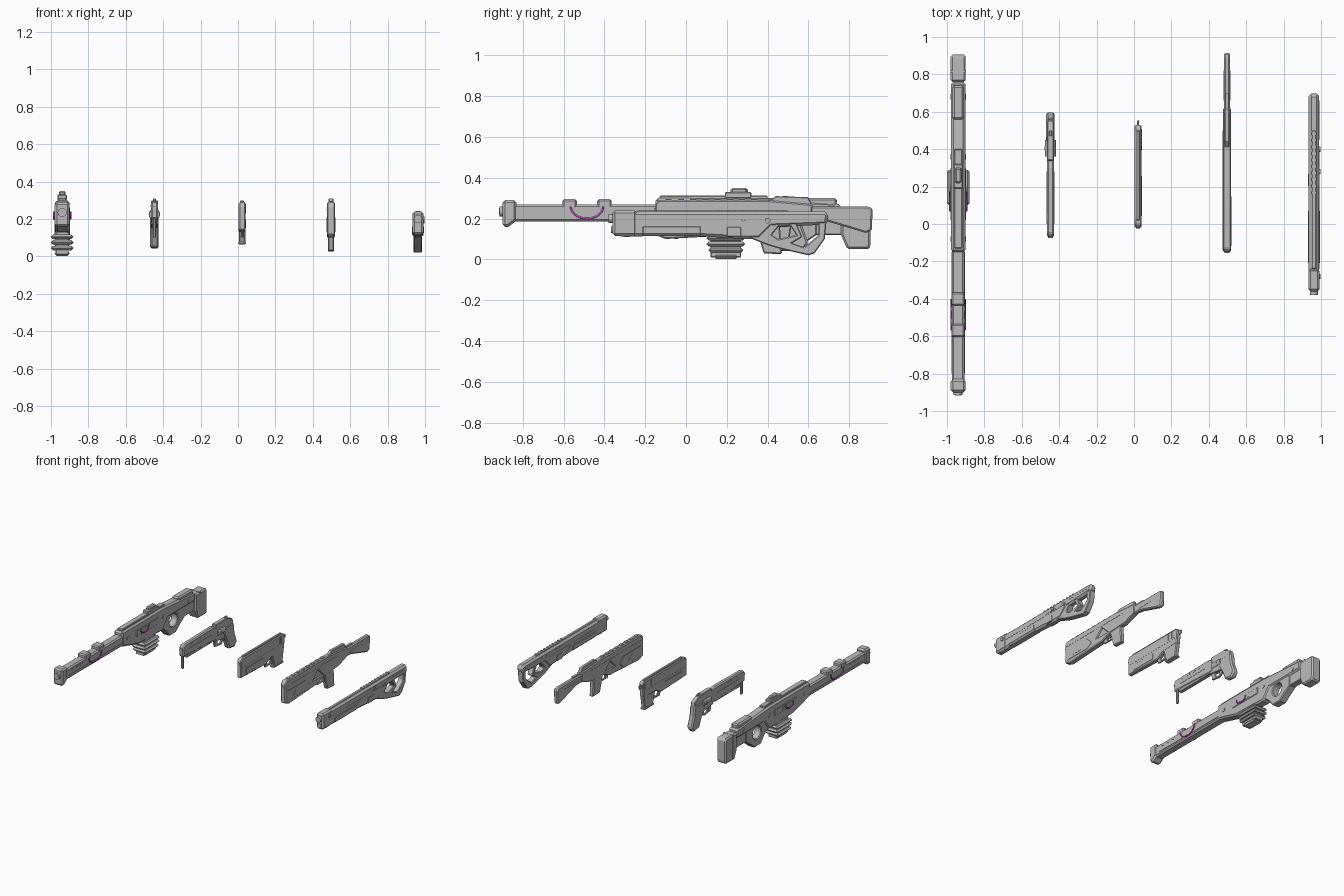
import bpy, bmesh, math
from mathutils import Matrix, Vector

cube = bpy.data.objects.get("Cube")
if cube:
    bpy.data.objects.remove(cube, do_unlink=True)


def material(name, colour):
    mat = bpy.data.materials.new(name)
    mat.use_nodes = True
    mat.diffuse_color = colour
    mat.node_tree.nodes["Principled BSDF"].inputs["Base Color"].default_value = colour
    return mat


grey = material("body grey", (.5, .5, .5, 1))
purple = material("purple cable", (.6, .06, .65, 1))


def finish(name, bm):
    bmesh.ops.recalc_face_normals(bm, faces=bm.faces)
    mesh = bpy.data.meshes.new(name)
    bm.to_mesh(mesh)
    bm.free()
    mesh.materials.append(grey)
    obj = bpy.data.objects.new(name, mesh)
    bpy.context.collection.objects.link(obj)
    return obj


def prism(name, x, profile, width, bevel=.004, holes=()):
    """Extrude a side profile of (y, z) points across x, with optional through holes."""
    bm = bmesh.new()
    near, far = [[bm.verts.new((x + side * width / 2, y, z)) for y, z in profile] for side in (-1, 1)]
    bm.faces.new(near)
    bm.faces.new(far[::-1])
    for i in range(len(near)):
        j = (i + 1) % len(near)
        bm.faces.new((near[i], far[i], far[j], near[j]))
    obj = finish(name, bm)
    for hole in holes:
        cutter = prism("hole_cutter", x, hole, width * 3, 0)
        cutter.hide_render = True
        mod = obj.modifiers.new("hole", "BOOLEAN")
        mod.operation, mod.solver, mod.object = "DIFFERENCE", "EXACT", cutter
        bpy.context.view_layer.objects.active = obj
        bpy.ops.object.modifier_apply(modifier=mod.name)
        bpy.data.objects.remove(cutter, do_unlink=True)
    if bevel:
        mod = obj.modifiers.new("edge bevel", "BEVEL")
        mod.width, mod.segments, mod.limit_method = bevel, 1, "ANGLE"
        mod.angle_limit = math.radians(40)
    return obj


def box(name, x, ys, zs, width, bevel=.004):
    (a, b), (c, d) = ys, zs
    return prism(name, x, [(a, c), (b, c), (b, d), (a, d)], width, bevel)


def cylinder(name, centre, radius, length, axis="Y", sides=20):
    bm = bmesh.new()
    bmesh.ops.create_cone(bm, cap_ends=True, segments=sides, radius1=radius, radius2=radius, depth=length)
    turn = Matrix.Rotation(math.pi / 2, 4, "Y" if axis == "X" else "X")
    bm.transform(Matrix.Translation(Vector(centre)) @ turn)
    for face in bm.faces:
        face.smooth = len(face.verts) == 4
    for edge in bm.edges:
        edge.smooth = edge.calc_face_angle(0) < 1
    return finish(name, bm)


def row(name, x, start, step, count, size, zs, width):
    for i in range(count):
        y = start + i * step
        box(f"{name}_{i}", x, (y, y + size), zs, width, 0)


def circle(y, z, radius, sides=16):
    angles = [math.tau * i / sides for i in range(sides)]
    return [(y + radius * math.cos(a), z + radius * math.sin(a)) for a in angles]


def cable(name, x, y, z, radius):
    curve = bpy.data.curves.new(name, "CURVE")
    curve.dimensions, curve.bevel_depth, curve.bevel_resolution = "3D", .005, 1
    spline = curve.splines.new("POLY")
    spline.points.add(12)
    for i, point in enumerate(spline.points):
        a = math.pi * (1 + i / 12)
        point.co = (x, y + radius * math.cos(a), z + .75 * radius * math.sin(a), 1)
    curve.materials.append(purple)
    bpy.context.collection.objects.link(bpy.data.objects.new(name, curve))


# Long rifle: barrel, muzzle and collars
X = -.94
box("rifle_barrel_shroud", X, (-.86, .1), (.185, .27), .068, bevel=.01)
prism("rifle_muzzle", X, [(-.9, .16), (-.87, .16), (-.83, .19), (-.83, .29), (-.9, .29)], .08, bevel=.012)
cylinder("rifle_bore", (X, -.89, .235), .024, .05)
cylinder("rifle_bore_lip", (X, -.91, .235), .016, .012)
for y in (-.57, -.4):
    box("rifle_barrel_collar", X, (y - .035, y + .035), (.25, .295), .07, bevel=.008)
box("rifle_barrel_side_rail", X, (-.8, -.15), (.205, .215), .074, 0)
row("rifle_barrel_vent", X, -.77, .05, 3, .03, (.24, .25), .072)
for side in (-1, 1):
    cable("rifle_front_cable", X + side * .037, -.485, .26, .08)
    cable("rifle_rear_cable", X + side * .045, .12, .24, .05)
# Long rifle: receiver, sight and stock
prism("rifle_receiver", X, [(-.15, .185), (.05, .13), (.36, .12), (.42, .2), (.76, .2), (.76, .27),
                            (.5, .29), (.35, .3), (-.15, .3)], .076, bevel=.012)
box("rifle_top_rail", X, (-.13, .4), (.295, .312), .044)
box("rifle_sight_base", X, (.19, .32), (.3, .33), .05)
box("rifle_sight", X, (.22, .3), (.32, .35), .036, bevel=.008)
box("rifle_sight_glass", X, (.217, .303), (.328, .342), .02, 0)
box("rifle_rear_block", X, (.56, .74), (.23, .3), .062, bevel=.01)
prism("rifle_thumbhole_grip", X, [(.35, .14), (.41, .09), (.45, .04), (.53, .04), (.58, .08), (.64, .12),
                                 (.64, .24), (.35, .24)], .06, bevel=.006, holes=[circle(.5, .148, .05)])
prism("rifle_butt_plate", X, [(.76, .12), (.79, .05), (.9, .05), (.905, .08), (.905, .24), (.89, .25),
                             (.76, .25)], .08, bevel=.01)
box("rifle_butt_joint", X, (.62, .78), (.12, .23), .05)
box("rifle_butt_seam", X, (.81, .82), (.06, .252), .084, 0)
box("rifle_receiver_panel", X, (.02, .3), (.2, .25), .084)
box("rifle_ejection_port", X, (.08, .2), (.215, .24), .088, 0)
for y in (-.08, .36, .68):
    cylinder("rifle_bolt", (X, y, .23), .014, .084, "X", 12)
# Long rifle: stacked drum magazine
box("rifle_magazine_core", X, (.12, .27), (.01, .14), .07)
for i, reach in enumerate((.06, .085, .095, .095)):
    z = .015 + i * .03
    box("rifle_magazine_ring", X, (.195 - reach, .195 + reach), (z - .012, z + .012), .08 + .04 * (i > 0), bevel=.011)

# Revolver
X = -.447
prism("revolver_barrel", X, [(-.07, .2), (.36, .18), (.36, .28), (.3, .295), (-.05, .29), (-.07, .27)],
      .038, bevel=.008)
box("revolver_underbarrel", X, (-.02, .3), (.175, .2), .03)
cylinder("revolver_bore", (X, -.07, .255), .013, .012)
box("revolver_front_strut", X, (-.06, -.04), (.1, .21), .016)
cylinder("revolver_cylinder", (X, .405, .225), .029, .09, sides=12)
cylinder("revolver_cylinder_band", (X, .405, .225), .031, .02, sides=12)
prism("revolver_frame", X, [(.32, .17), (.47, .15), (.56, .2), (.55, .27), (.48, .3), (.34, .3)], .036)
prism("revolver_grip", X, [(.43, .19), (.47, .12), (.5, .05), (.57, .04), (.6, .08), (.57, .16), (.56, .24),
                           (.46, .24)], .046, bevel=.01)
prism("revolver_trigger_guard", X, [(.33, .18), (.34, .12), (.42, .11), (.46, .14), (.46, .19)], .016,
      holes=[circle(.4, .15, .025)])
box("revolver_hammer", X, (.47, .5), (.28, .31), .016)
box("revolver_side_rail", X, (0, .28), (.235, .245), .042, 0)
row("revolver_vent", X, .02, .06, 4, .03, (.265, .275), .041)

# Compact pistol
X = .022
prism("pistol_body", X, [(-.02, .14), (.3, .13), (.36, .16), (.52, .17), (.53, .28), (.51, .29), (0, .29),
                         (-.02, .27)], .036, bevel=.006)
box("pistol_top_rib", X, (.02, .5), (.28, .3), .02)
box("pistol_hammer", X, (.52, .555), (.24, .27), .01)
prism("pistol_grip", X, [(.37, .18), (.4, .07), (.5, .065), (.52, .18)], .034, bevel=.006)
box("pistol_grip_base", X, (.39, .51), (.065, .08), .04)
prism("pistol_trigger_guard", X, [(.28, .16), (.3, .1), (.4, .1), (.4, .16)], .014, holes=[circle(.345, .135, .022)])
cylinder("pistol_bore", (X, -.02, .25), .011, .01)
box("pistol_slide_seam", X, (-.01, .52), (.215, .22), .038, 0)
box("pistol_side_panel", X, (.04, .26), (.15, .2), .04)
row("pistol_slide_groove", X, .42, .02, 5, .008, (.23, .28), .039)

# Angular carbine
X = .497
triangle = [(.2, .17), (.32, .17), (.26, .23)]
prism("carbine_body", X, [(-.15, .12), (-.1, .1), (.26, .12), (.34, .15), (.5, .16), (.62, .2), (.62, .27),
                          (.4, .29), (-.13, .29), (-.15, .27)], .042, bevel=.006, holes=[triangle])
box("carbine_triangle_floor", X, (.18, .34), (.16, .24), .024, 0)
prism("carbine_front_plate", X, [(-.12, .13), (.1, .13), (.15, .16), (.1, .21), (-.12, .21)], .046, .002)
prism("carbine_front_mark", X, [(-.06, .15), (.04, .15), (-.01, .19)], .049, 0)
cylinder("carbine_bore", (X, -.15, .24), .013, .012)
prism("carbine_grip", X, [(.34, .17), (.38, .03), (.47, .025), (.46, .17)], .034, bevel=.006)
prism("carbine_trigger_guard", X, [(.25, .15), (.27, .1), (.38, .1), (.38, .16)], .014, holes=[circle(.32, .13, .02)])
prism("carbine_stock", X, [(.56, .2), (.68, .19), (.88, .13), (.91, .14), (.915, .25), (.89, .26), (.58, .26)],
      .034, bevel=.008)
box("carbine_stock_slot", X, (.66, .82), (.21, .225), .037, 0)
prism("carbine_sight", X, [(.4, .28), (.62, .26), (.6, .305), (.44, .31)], .026)
box("carbine_sight_slot", X, (.5, .7), (.255, .27), .016, 0)
box("carbine_body_seam", X, (-.14, .5), (.245, .25), .045, 0)
row("carbine_rail_notch", X, -.1, .06, 8, .03, (.288, .296), .022)

# Shotgun: body and barrels
X = .962
prism("shotgun_body", X, [(-.36, .12), (-.3, .11), (-.05, .12), (.3, .1), (.36, .1), (.42, .16), (.69, .17),
                          (.7, .22), (.68, .235), (-.34, .235), (-.36, .22)], .056, bevel=.014)
cylinder("shotgun_upper_bore", (X, -.37, .2), .022, .02)
cylinder("shotgun_lower_bore", (X, -.36, .145), .016, .014)
box("shotgun_front_clamp", X, (-.36, -.24), (.115, .24), .06, bevel=.012)
box("shotgun_top_rib", X, (-.24, .5), (.23, .24), .024)
row("shotgun_rib_notch", X, .16, .035, 10, .015, (.236, .243), .026)
box("shotgun_body_seam", X, (-.24, .4), (.18, .186), .059, 0)
box("shotgun_pump", X, (-.22, .08), (.115, .17), .064, bevel=.012)
prism("shotgun_pump_wedge", X, [(.08, .17), (.16, .12), (.16, .14), (.1, .18)], .06, 0)
box("shotgun_ejection_port", X, (.2, .31), (.19, .215), .06, 0)
box("shotgun_rear_panel", X, (.2, .27), (.11, .16), .062)
for y, z in ((-.28, .2), (.28, .2), (.4, .19)):
    cylinder("shotgun_side_knob", (X + .003, y, z), .014, .066, "X", 12)
# Shotgun: skeleton stock
prism("shotgun_skeleton_stock", X, [(.3, .11), (.4, .07), (.47, .05), (.6, .02), (.63, .03), (.68, .1), (.69, .2),
                                   (.36, .21)], .046, bevel=.006,
      holes=[[(.47, .18), (.42, .12), (.45, .1), (.54, .12), (.5, .18)],
             [(.54, .18), (.57, .11), (.52, .08), (.58, .06), (.65, .12), (.65, .18)]])
box("shotgun_stock_seam", X, (.45, .66), (.2, .206), .059, 0)
